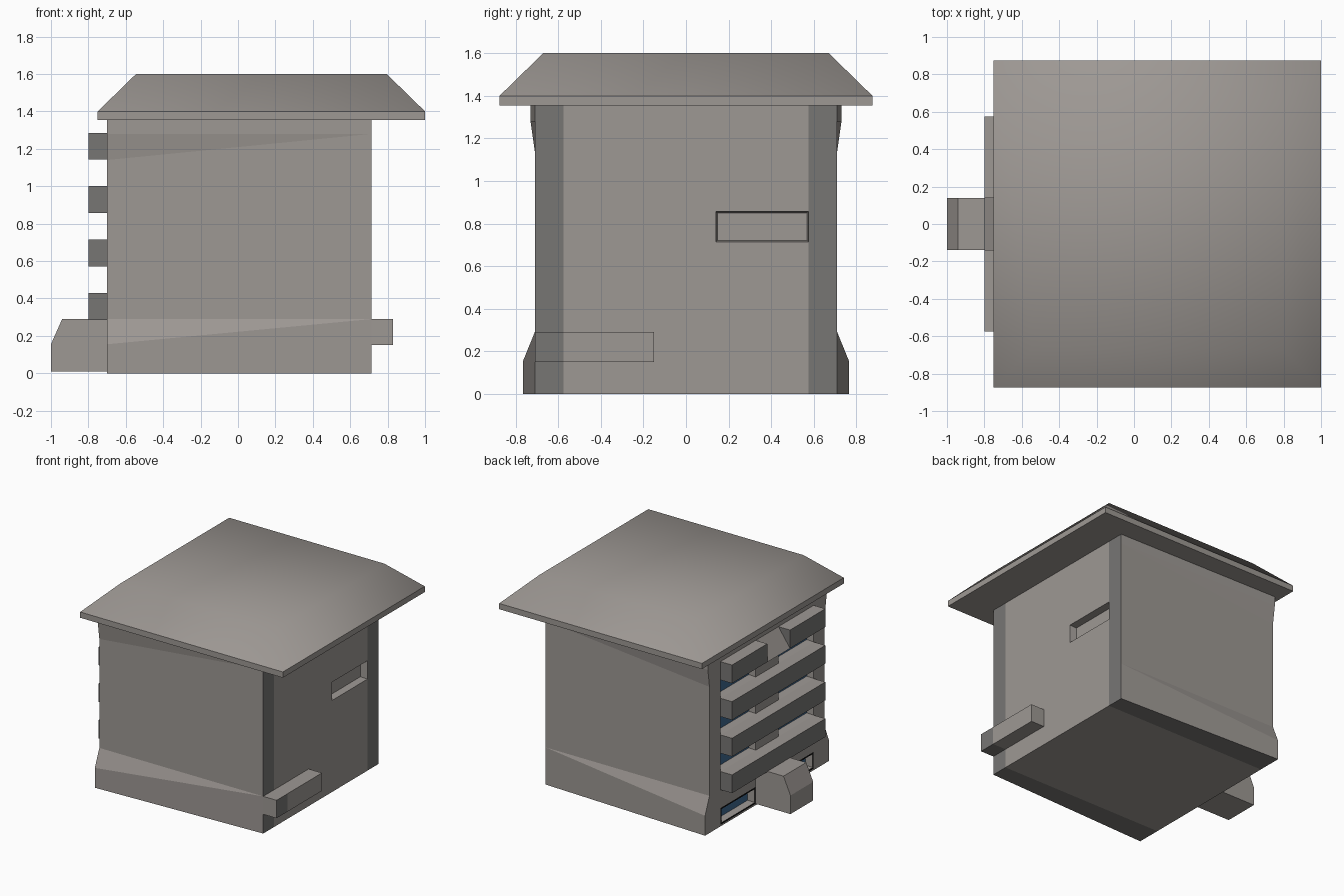
import bpy, bmesh
from mathutils import Vector

cube = bpy.data.objects.get("Cube")
if cube:
    bpy.data.objects.remove(cube, do_unlink=True)


def material(name, rgb):
    m = bpy.data.materials.new(name)
    m.use_nodes = True
    m.diffuse_color = (*rgb, 1)
    m.node_tree.nodes["Principled BSDF"].inputs["Base Color"].default_value = (*rgb, 1)
    return m


LIGHT, DARK, BLACK, GLASS = range(4)
MATS = [material("light concrete", (.34, .315, .295)),
        material("dark concrete", (.185, .18, .175)),
        material("black frame", (.005, .005, .005)),
        material("blue glass", (.05, .14, .28))]

BAY, MID, EDGE = .575, .14, .71     # y limits of window bays, centre pier, body
X0, X1 = -.7, .715                  # body ends
EAVES = 1.355
STEP = 1 / 7                        # storey module


def finish(bm, name):
    bmesh.ops.recalc_face_normals(bm, faces=bm.faces)
    mesh = bpy.data.meshes.new(name)
    bm.to_mesh(mesh)
    bm.free()
    for m in MATS:
        mesh.materials.append(m)
    ob = bpy.data.objects.new(name, mesh)
    bpy.context.collection.objects.link(ob)
    return ob


def prism(name, profile, y0, y1, rule=None):
    """Extrude an (x, z) profile along y; rule(face) gives the colour."""
    bm = bmesh.new()
    a, b = [[bm.verts.new((x, y, z)) for x, z in profile] for y in (y0, y1)]
    bm.faces.new(a)
    bm.faces.new(b)
    for i in range(len(a)):
        j = (i + 1) % len(a)
        bm.faces.new((a[i], a[j], b[j], b[i]))
    bmesh.ops.recalc_face_normals(bm, faces=bm.faces)
    if rule:
        for f in bm.faces:
            f.material_index = rule(f)
    return finish(bm, name)


def rect(x0, x1, z0, z1):
    return [(x0, z0), (x1, z0), (x1, z1), (x0, z1)]


def cut(bm, co, no, pick):
    faces = [f for f in bm.faces if pick(f)]
    geom = {g for f in faces for g in (f, *f.edges, *f.verts)}
    bmesh.ops.bisect_plane(bm, geom=list(geom), plane_co=co, plane_no=no, dist=1e-5)


# Body: walls loft from a flared outline at one end to a plain one at the other
flared = [(.765, 0), (.765, .155), (EDGE, .29), (EDGE, 1.14), (.73, 1.28), (.73, EAVES)]
plain_z = [0, .29, .29, 1.28, 1.28, EAVES]
bm = bmesh.new()
left = [bm.verts.new((X0, s * y, z)) for s, pts in ((-1, flared), (1, flared[::-1])) for y, z in pts]
right = [bm.verts.new((X1, s * EDGE, z)) for s, zs in ((-1, plain_z), (1, plain_z[::-1])) for z in zs]
bm.faces.new(left)
bm.faces.new(right)
n = len(left)
for i in range(n):
    j = (i + 1) % n
    bm.faces.new((left[i], left[j], right[j], right[i]))
bmesh.ops.remove_doubles(bm, verts=bm.verts, dist=1e-4)
bmesh.ops.recalc_face_normals(bm, faces=bm.faces)


def is_end(f):
    return abs(f.normal.x) > .9


for y in (-BAY, BAY):
    cut(bm, (0, y, 0), (0, 1, 0), lambda f: is_end(f) or f.normal.z < -.9)
for f in bm.faces:
    if abs(f.calc_center_median().y) > BAY and (f.normal.x > .9 or f.normal.z < -.9):
        f.material_index = DARK
for y in (-MID, MID):
    cut(bm, (0, y, 0), (0, 1, 0), is_end)
for z in [.012] + [k * STEP for k in range(1, 9)]:
    cut(bm, (0, 0, z), (0, 0, 1), is_end)


# Windows: tapered recesses in the bays
def window(f, glazed, framed):
    if framed:
        rim = bmesh.ops.inset_individual(bm, faces=[f], thickness=.018, depth=0)
        for r in rim["faces"]:
            r.material_index = BLACK
    bmesh.ops.inset_individual(bm, faces=[f], thickness=.01, depth=-.055)
    if glazed:
        f.material_index = GLASS


for f in [f for f in bm.faces if is_end(f)]:
    c = f.calc_center_median()
    if not MID < abs(c.y) < BAY:
        continue
    row = int(c.z / STEP)
    if c.x < 0 and row in (0, 3, 5, 7) and c.z > .03:
        window(f, True, row == 0)
    elif c.x > 0 and c.y > 0 and row == 5:
        window(f, False, False)
finish(bm, "tower_body")


# Balcony slabs, the top one split around the centre pier
def slab_colour(f):
    return LIGHT if f.normal.z > .9 else DARK


for k in (2, 4, 6, 8):
    spans = [(-BAY, BAY)] if k < 8 else [(-BAY, -MID), (MID, BAY)]
    for i, (a, b) in enumerate(spans):
        prism(f"balcony_{k // 2}_{i + 1}", rect(-.8, X0, k * STEP, (k + 1) * STEP), a, b, slab_colour)
prism("pier_wedge", [(-.8, 8 * STEP), (X0, 8 * STEP), (X0, 9 * STEP)], -MID, MID)

# Entrance porch with sloping front
prism("entrance_porch", [(X0, .01), (-1, .01), (-1, .155), (-.94, .29), (X0, .29)], -MID, MID)

# Side ledge, its outer end in the corner colour
ledge = rect(X1, .83, .15, .29)
prism("side_ledge_corner", ledge, -EDGE, -BAY, lambda f: DARK if abs(f.normal.y) < .5 and f.normal.z < .5 else LIGHT)
prism("side_ledge", ledge, -BAY, -.15)

# Roof: square rim and truncated pyramid, shaded smooth above the rim
bm = bmesh.new()
rings = []
for half, z in ((.875, EAVES), (.875, 1.4), (.67, 1.6)):
    rings.append([bm.verts.new(Vector((.125 + sx * half, sy * half, z)))
                  for sx, sy in ((-1, -1), (1, -1), (1, 1), (-1, 1))])
bm.faces.new(rings[0])
bm.faces.new(rings[2]).smooth = True
for lower, upper, smooth in ((rings[0], rings[1], False), (rings[1], rings[2], True)):
    for i in range(4):
        j = (i + 1) % 4
        bm.faces.new((lower[i], lower[j], upper[j], upper[i])).smooth = smooth
for e in bm.edges:
    e.smooth = min(v.co.z for v in e.verts) > 1.39 and not all(v in rings[1] for v in e.verts)
finish(bm, "roof")
